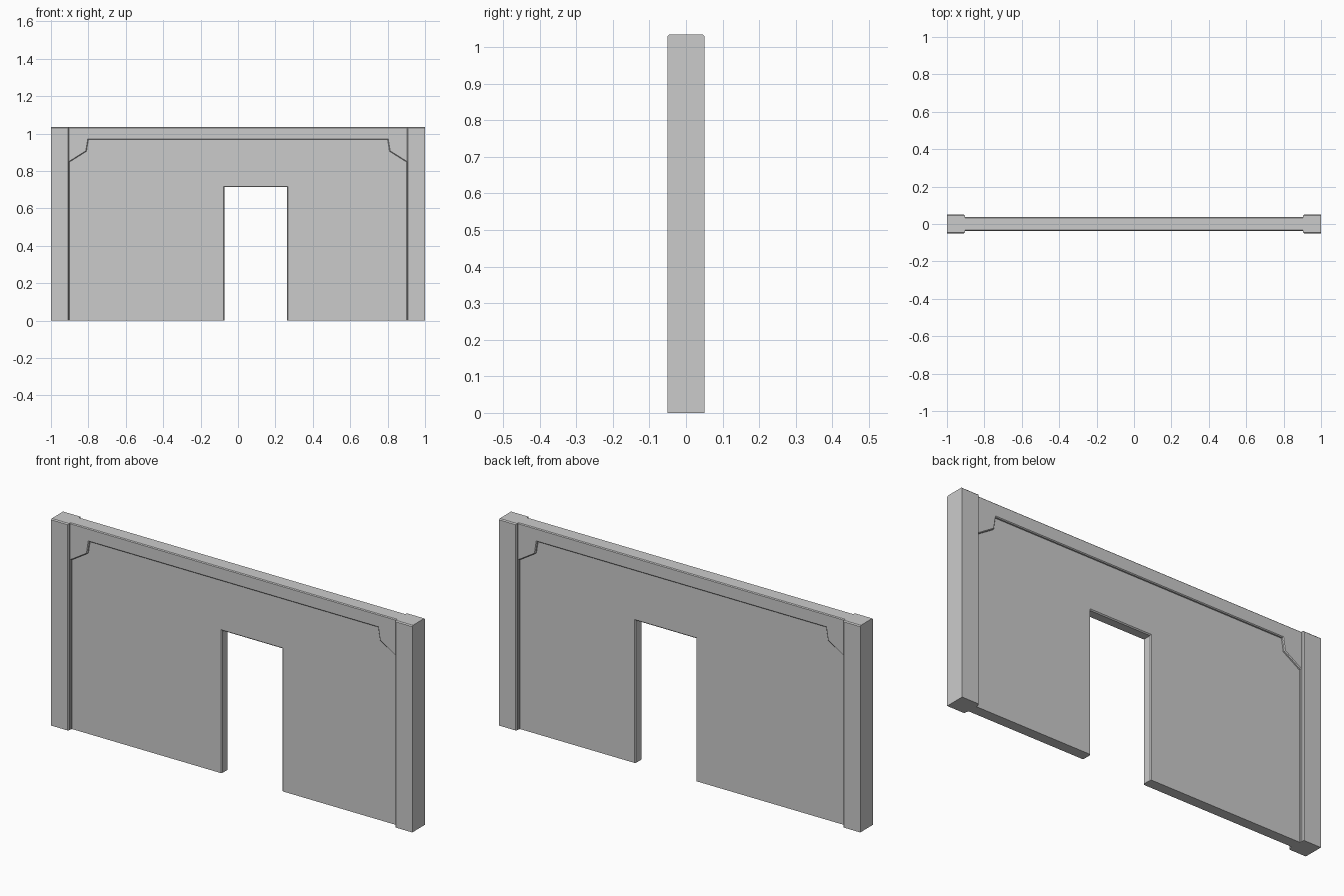
import bpy, bmesh

if "Cube" in bpy.data.objects:
    bpy.data.objects.remove(bpy.data.objects["Cube"])

TOP = 1.035


def slab(name, outline, depth, bevel, pick):
    """Extrude an x/z outline to +-depth in y and chamfer the rim edges chosen by pick(x, z)."""
    bm = bmesh.new()
    face = bm.faces.new([bm.verts.new((x, -depth, z)) for x, z in outline])
    moved = bmesh.ops.extrude_face_region(bm, geom=[face], use_keep_orig=True)["geom"]
    verts = [g for g in moved if isinstance(g, bmesh.types.BMVert)]
    bmesh.ops.translate(bm, verts=verts, vec=(0, 2 * depth, 0))
    bmesh.ops.recalc_face_normals(bm, faces=bm.faces)
    rim = []
    for e in bm.edges:
        a, b = e.verts
        if abs(a.co.y - b.co.y) < 1e-6:
            mid = (a.co + b.co) / 2
            if pick(mid.x, mid.z):
                rim.append(e)
    bmesh.ops.bevel(bm, geom=rim, offset=bevel, segments=1, profile=0.5, affect='EDGES')
    mesh = bpy.data.meshes.new(name)
    bm.to_mesh(mesh)
    bm.free()
    obj = bpy.data.objects.new(name, mesh)
    bpy.context.collection.objects.link(obj)
    return obj


# Recessed wall panel with the doorway cut into its outline
door_l, door_r, door_h = -0.072, 0.262, 0.713
slab("wall_panel",
     [(-0.905, 0), (door_l, 0), (door_l, door_h), (door_r, door_h),
      (door_r, 0), (0.905, 0), (0.905, 0.98), (-0.905, 0.98)],
     0.026, 0.005,
     lambda x, z: door_l - 0.01 < x < door_r + 0.01 and 0.1 < z < 0.8)

# Top beam with corner brackets and thin strips running down beside the pillars
inner = [(0.901, 0), (0.901, 0.848), (0.81, 0.905), (0.80, 0.968)]
left_inner = [(-x, z) for x, z in inner]
slab("beam_frame",
     [(-0.907, 0)] + left_inner + inner[::-1] + [(0.907, 0), (0.907, TOP), (-0.907, TOP)],
     0.037, 0.004,
     lambda x, z: z > 0.01 and abs(x) < 0.904)

# End pillars
for side, label in ((-1, "left"), (1, "right")):
    slab(label + "_pillar",
         [(side * 0.904, 0), (side, 0), (side, TOP), (side * 0.904, TOP)],
         0.05, 0.005,
         lambda x, z: z > 0.01 and abs(x) < 0.99)
